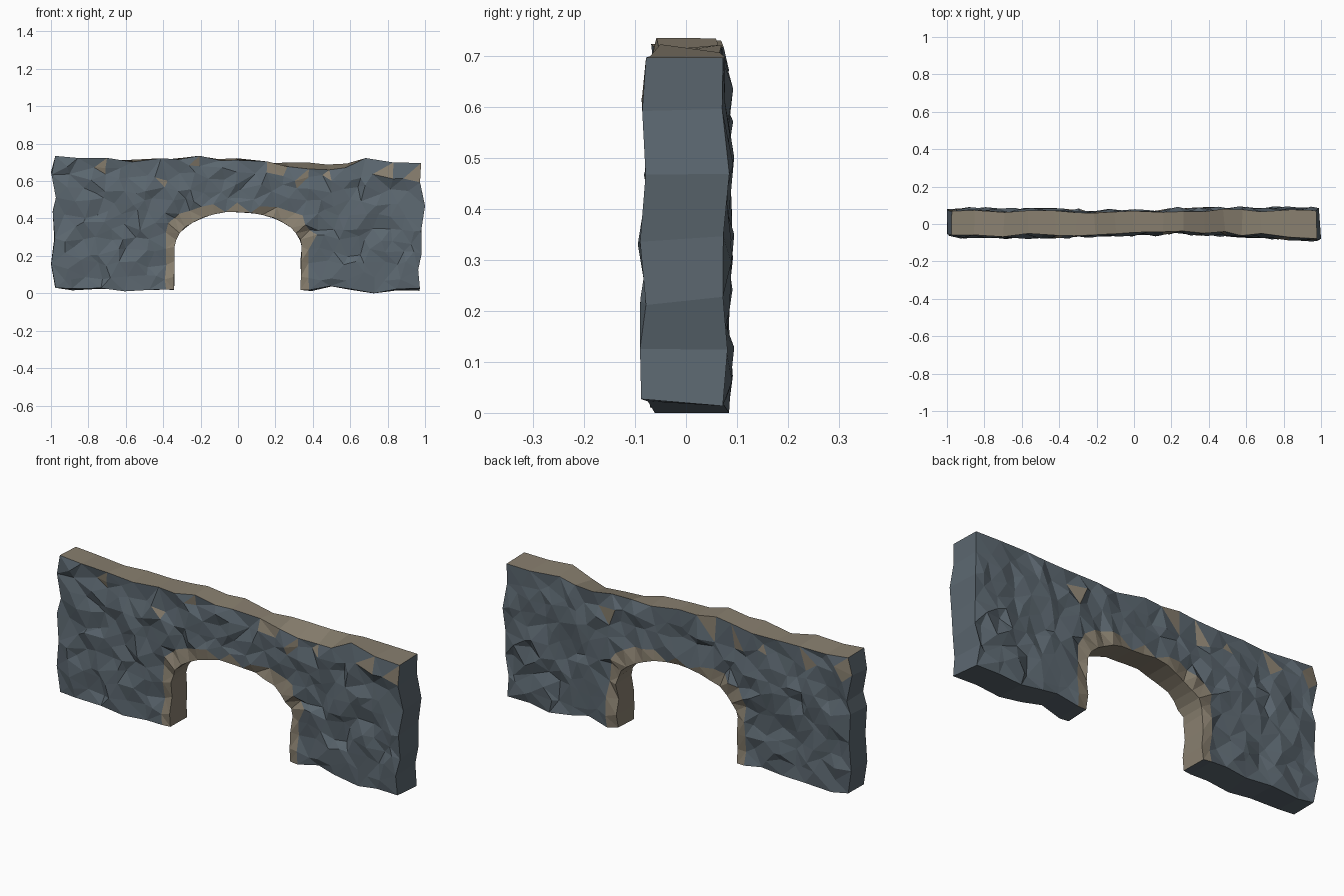
import bpy, bmesh, math, random
from mathutils import Vector
from mathutils.geometry import delaunay_2d_cdt

if "Cube" in bpy.data.objects:
    bpy.data.objects.remove(bpy.data.objects["Cube"])

random.seed(7)


def material(name, color):
    m = bpy.data.materials.new(name)
    m.diffuse_color = (*color, 1)
    m.use_nodes = True
    m.node_tree.nodes["Principled BSDF"].inputs["Base Color"].default_value = m.diffuse_color
    return m


def lerp(table, x):
    for (x0, v0), (x1, v1) in zip(table, table[1:]):
        if x <= x1:
            return v0 + (v1 - v0) * max(0, (x - x0) / (x1 - x0))
    return table[-1][1]


# Outline of the wall seen from the front, counter-clockwise
bottom_left = [(-.98, .03), (-.88, .02), (-.74, .025), (-.6, .015), (-.48, .025), (-.385, .02)]
arch = [(-.34, .02), (-.34, .09), (-.34, .17)]
arch += [(-.338 * math.cos(math.pi * i / 16), .25 + .185 * math.sin(math.pi * i / 16)) for i in range(17)]
arch += [(.335, .17), (.335, .09), (.335, .02)]
bottom_right = [(.385, .02), (.5, .03), (.6, .018), (.73, 0), (.85, .015)]
right_end = [(.975, .02), (.965, .12), (.99, .22), (.972, .34), (.995, .47), (.965, .59)]
top = [(.975, .70), (.84, .695), (.68, .715), (.58, .70), (.48, .69), (.38, .693), (.27, .70),
       (.15, .70), (0, .715), (-.1, .718), (-.21, .74), (-.31, .715), (-.42, .715), (-.56, .71),
       (-.7, .72), (-.85, .725)]
left_end = [(-.98, .73), (-1, .64), (-.97, .51), (-.995, .44), (-.975, .3), (-1, .16)]

outline, kinds = [], []
for kind, pts in (("base", bottom_left), ("arch", arch), ("base", bottom_right),
                  ("end", right_end), ("top", top), ("end", left_end)):
    outline += pts
    kinds += [kind] * len(pts)
N = len(outline)

# Depth of the front and back faces along the wall
front_depth = [(-1, -.06), (-.7, -.068), (-.4, -.064), (0, -.052), (.4, -.05), (.75, -.068), (1, -.084)]
back_depth = [(-1, .078), (-.6, .072), (0, .068), (.4, .082), (1, .078)]
tan_spots = [(-.72, .67), (-.4, .61), (-.22, .71), (.34, .62), (.48, .65), (.77, .65), (.95, .66), (.2, .67)]


def trim_ring():
    # Points on the outer edge of the pale trim round the arch
    pts = [(s * .387, z) for s in (-1, 1) for z in (.08, .16, .24)]
    for i in range(1, 16):
        a = math.pi * i / 16
        c, s = math.cos(a), math.sin(a)
        pts.append((math.copysign(abs(c) ** .7, c) * .39, .25 + .225 * s ** .65))
    return [(x + random.uniform(-.012, .012), z + random.uniform(-.01, .014)) for x, z in pts]


def interior_points():
    pts, step = trim_ring(), .073
    for j in range(11):
        for i in range(28):
            x = -.985 + (i + .5 * (j % 2)) * step + random.uniform(-.026, .026)
            z = .02 + j * step * .92 + random.uniform(-.026, .026)
            if abs(x) > .95 or not .05 < z < lerp(sorted(top), x) - .035:
                continue
            if abs(x) < .42 and z < .25 + .25 * max(0, 1 - (x / .43) ** 4) ** .5:
                continue
            pts.append((x, z))
    return pts


bm = bmesh.new()


def rough_face(depth, side):
    # Irregular triangulated stone face; returns its border vertices
    pts = [Vector(p) for p in outline + interior_points()]
    edges = [(i, (i + 1) % N) for i in range(N)]
    vs, _, tris, orig, _, _ = delaunay_2d_cdt(pts, edges, [], 1, 1e-5)
    made, border = [], [None] * N
    for p, src in zip(vs, orig):
        x, z = p
        k = min(src) if src else N
        y = lerp(depth, x)
        if k < N:
            y = y * (.9 if kinds[k] == "top" else 1) + random.uniform(-.009, .009)
            j = .003 if kinds[k] == "arch" else .009
            x += random.uniform(-j, j)
            z += random.uniform(-j, j)
            if kinds[k] == "top" and side < 0 and .25 < x < .62:
                z -= .028
        else:
            y += random.uniform(-.016, .016)
        v = bm.verts.new((max(-1, min(1, x)), y, max(0, z)))
        made.append(v)
        if k < N:
            border[k] = v
    for t in tris:
        f = bm.faces.new([made[i] for i in t])
        c = f.calc_center_median()
        trim = abs(c.x) < .385 and c.z < .25 + .215 * max(0, 1 - (c.x / .4) ** 6) ** .5
        spot = any(math.hypot(c.x + side * px, c.z - pz) < .03 for px, pz in tan_spots) if side > 0 else \
            any(math.hypot(c.x - px, c.z - pz) < .03 for px, pz in tan_spots)
        f.material_index = 1 if trim or spot else 0
    return border


front = rough_face(front_depth, -1)
back = rough_face(back_depth, 1)

# Top, ends, base and arch underside joining both faces
for i in range(N):
    j = (i + 1) % N
    f = bm.faces.new((front[i], front[j], back[j], back[i]))
    pale = kinds[i] == "top" or (kinds[i] == "arch" and kinds[j] == "arch")
    f.material_index = 1 if pale else 0

bmesh.ops.recalc_face_normals(bm, faces=bm.faces[:])
low = min(v.co.z for v in bm.verts)
bmesh.ops.translate(bm, verts=bm.verts[:], vec=(0, 0, -low))

mesh = bpy.data.meshes.new("arched_stone_wall")
bm.to_mesh(mesh)
bm.free()
mesh.materials.append(material("slate", (.105, .135, .16)))
mesh.materials.append(material("pale_trim", (.25, .215, .16)))
wall = bpy.data.objects.new("arched_stone_wall", mesh)
bpy.context.collection.objects.link(wall)
